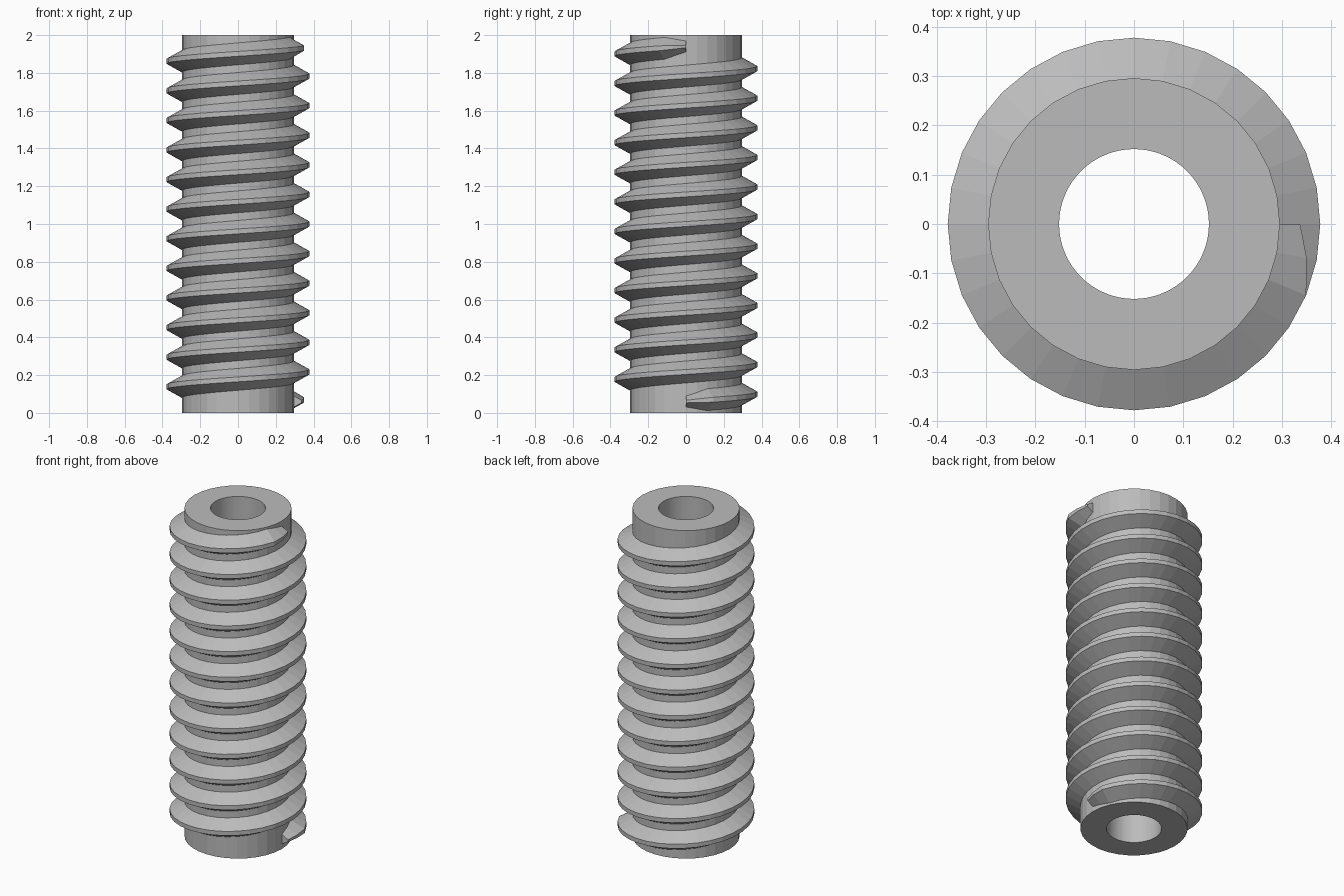
import bpy, bmesh
from math import cos, sin, tau

cube = bpy.data.objects.get("Cube")
if cube:
    bpy.data.objects.remove(cube, do_unlink=True)

SEGMENTS, TURNS = 32, 12
ROOT_R, CREST_R, BORE_R, LENGTH = 0.296, 0.378, 0.152, 2.0
START_Z = 0.06
PITCH = (LENGTH - 2 * START_Z) / TURNS
ROOT_HALF, CREST_HALF = 0.058, 0.013

steel = bpy.data.materials.new("plain grey")
steel.use_nodes = True
grey = (0.5, 0.5, 0.5, 1)
steel.diffuse_color = grey
steel.node_tree.nodes["Principled BSDF"].inputs["Base Color"].default_value = grey


def finish(bm, name):
    bmesh.ops.recalc_face_normals(bm, faces=bm.faces)
    mesh = bpy.data.meshes.new(name)
    bm.to_mesh(mesh)
    bm.free()
    mesh.materials.append(steel)
    obj = bpy.data.objects.new(name, mesh)
    bpy.context.collection.objects.link(obj)
    return obj


def ring(bm, radius, z, count):
    return [bm.verts.new((radius * cos(tau * i / count), radius * sin(tau * i / count), z))
            for i in range(count)]


def bridge(bm, a, b):
    for i in range(len(a)):
        j = (i + 1) % len(a)
        bm.faces.new((a[i], a[j], b[j], b[i]))


# Hollow core: outer wall, finer bore wall, flat ring ends
bm = bmesh.new()
outer = [ring(bm, ROOT_R, z, SEGMENTS) for z in (0, LENGTH)]
bore = [ring(bm, BORE_R, z, SEGMENTS * 2) for z in (0, LENGTH)]
bridge(bm, *outer)
bridge(bm, *bore)
for o, b in zip(outer, bore):
    for i in range(SEGMENTS):
        j, k = (i + 1) % SEGMENTS, 2 * i
        bm.faces.new((o[i], o[j], b[(k + 2) % len(b)], b[k + 1], b[k]))
finish(bm, "hollow_core")

# Helical thread: trapezoid swept upwards, shrinking to half size at both ends
bm = bmesh.new()
steps = SEGMENTS * TURNS
sections = []
for s in range(steps + 1):
    scale = min(1, 0.5 + 0.25 * min(s, steps - s))
    angle, mid = tau * s / SEGMENTS, START_Z + PITCH * s / SEGMENTS
    crest = ROOT_R + (CREST_R - ROOT_R) * scale
    buried = ROOT_R - 0.02
    profile = [(buried, -ROOT_HALF), (ROOT_R, -ROOT_HALF), (crest, -CREST_HALF),
               (crest, CREST_HALF), (ROOT_R, ROOT_HALF), (buried, ROOT_HALF)]
    sections.append([bm.verts.new((r * cos(angle), r * sin(angle), mid + h * scale))
                     for r, h in profile])
for a, b in zip(sections, sections[1:]):
    bridge(bm, a, b)
bm.faces.new(sections[0])
bm.faces.new(sections[-1])
finish(bm, "helical_thread")
